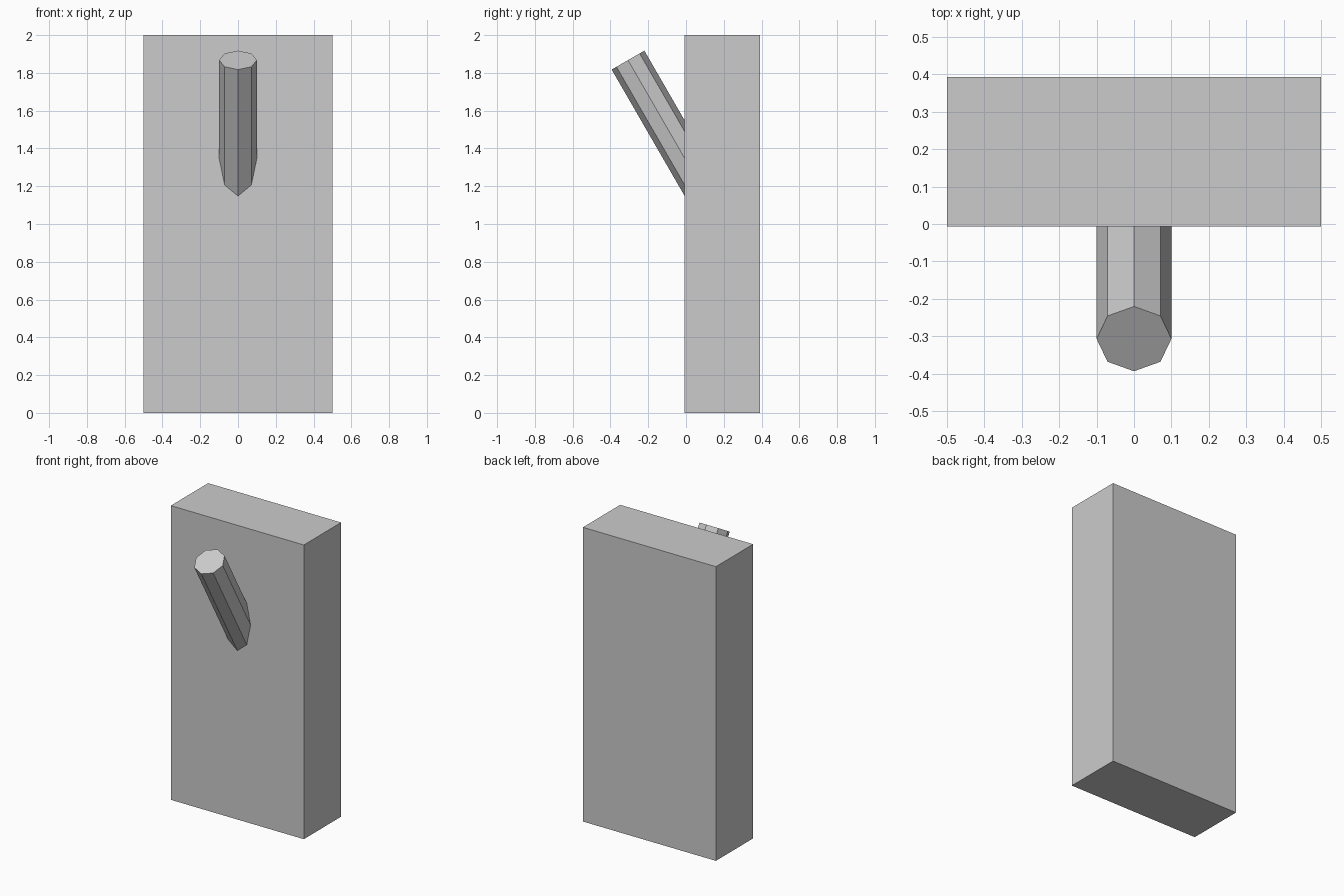
import bpy
from math import radians

if "Cube" in bpy.data.objects:
    bpy.data.objects.remove(bpy.data.objects["Cube"])

WALL_Y = 0.193   # centre of the slab
DEPTH = 0.4

# Upright slab
bpy.ops.mesh.primitive_cube_add(size=1, location=(0, WALL_Y, 1))
slab = bpy.context.object
slab.name = "wall_slab"
slab.scale = (1, DEPTH, 2)

# Eight-sided peg, tilted up and out of the front face, embedded in the slab
bpy.ops.mesh.primitive_cylinder_add(
    vertices=8, radius=0.1, depth=1.2,
    location=(0, WALL_Y - DEPTH / 2, 1.348),
    rotation=(radians(30), 0, 0))
bpy.context.object.name = "peg"
